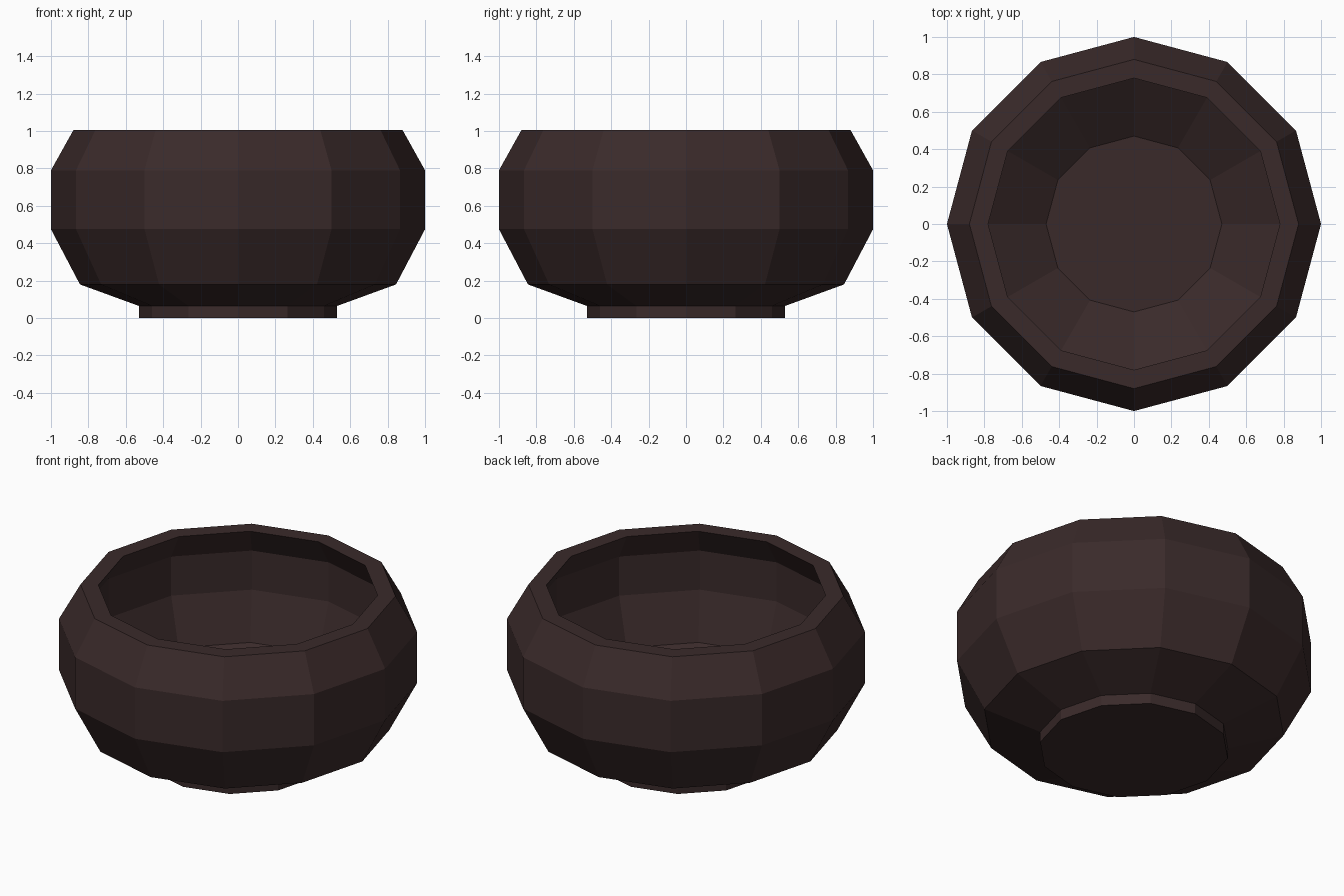
import bpy, bmesh, math

if "Cube" in bpy.data.objects:
    bpy.data.objects.remove(bpy.data.objects["Cube"])

SIDES = 12

# Closed half-section (radius, height): foot, outer wall, rim, hollow inside, floor
PROFILE = [
    (0.53, 0.0), (0.53, 0.065), (0.845, 0.18), (1.0, 0.475), (1.0, 0.79),
    (0.88, 1.005), (0.78, 1.005),
    (0.88, 0.84), (0.88, 0.60), (0.785, 0.32), (0.47, 0.10),
]

mat = bpy.data.materials.new("dark brown")
mat.diffuse_color = (0.042, 0.023, 0.023, 1.0)
mat.use_nodes = True
mat.node_tree.nodes["Principled BSDF"].inputs["Base Color"].default_value = mat.diffuse_color

# Bowl: revolve the profile into twelve flat sides
bm = bmesh.new()
rings = []
for r, z in PROFILE:
    rings.append([bm.verts.new((r * math.cos(2 * math.pi * i / SIDES),
                                r * math.sin(2 * math.pi * i / SIDES), z))
                  for i in range(SIDES)])
for a, b in zip(rings, rings[1:]):
    for i in range(SIDES):
        j = (i + 1) % SIDES
        bm.faces.new((a[i], a[j], b[j], b[i]))

# Underside of the foot and inside floor
bm.faces.new(list(reversed(rings[0])))
bm.faces.new(rings[-1])
bmesh.ops.recalc_face_normals(bm, faces=bm.faces)

mesh = bpy.data.meshes.new("bowl")
bm.to_mesh(mesh)
bm.free()
mesh.materials.append(mat)
bowl = bpy.data.objects.new("bowl", mesh)
bpy.context.collection.objects.link(bowl)
